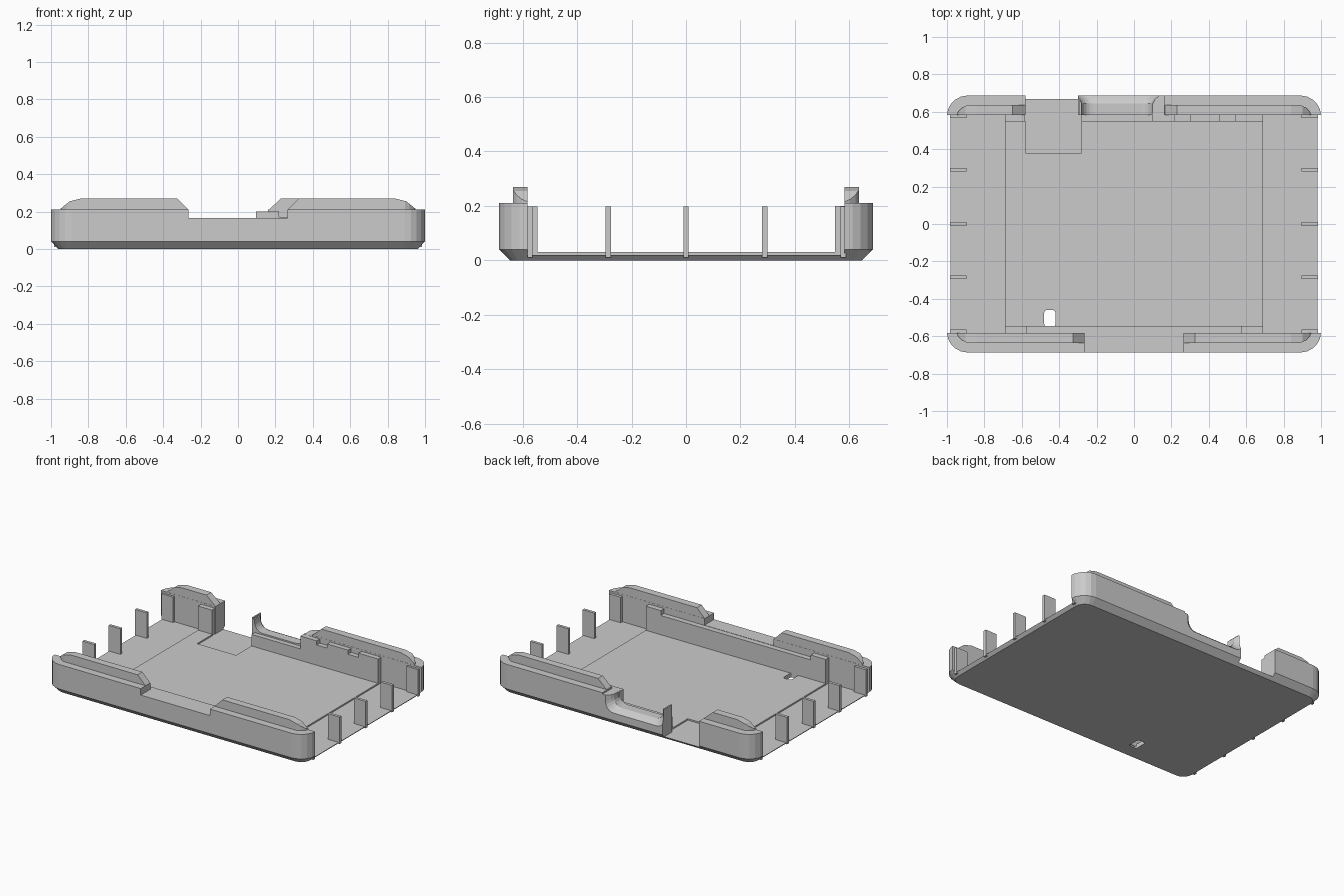
import bpy, bmesh, math

if "Cube" in bpy.data.objects:
    bpy.data.objects.remove(bpy.data.objects["Cube"])

grey = bpy.data.materials.new("plain grey")
grey.use_nodes = True
colour = (0.6, 0.6, 0.6, 1)
grey.diffuse_color = colour
grey.node_tree.nodes["Principled BSDF"].inputs["Base Color"].default_value = colour


def loft(name, rings):
    """Closed solid through rings of equal point count."""
    bm = bmesh.new()
    loops = [[bm.verts.new(p) for p in ring] for ring in rings]
    n = len(loops[0])
    for a, b in zip(loops, loops[1:]):
        for i in range(n):
            j = (i + 1) % n
            bm.faces.new((a[i], a[j], b[j], b[i]))
    bm.faces.new(loops[0][::-1])
    bm.faces.new(loops[-1])
    bmesh.ops.recalc_face_normals(bm, faces=bm.faces)
    mesh = bpy.data.meshes.new(name)
    bm.to_mesh(mesh)
    bm.free()
    mesh.materials.append(grey)
    obj = bpy.data.objects.new(name, mesh)
    bpy.context.collection.objects.link(obj)
    return obj


def box(name, x, y, z):
    corners = [(x[0], y[0]), (x[1], y[0]), (x[1], y[1]), (x[0], y[1])]
    return loft(name, [[(a, b, h) for a, b in corners] for h in z])


def rounded(hx, hy, r, steps=5):
    """Points of a rounded rectangle centred on the origin."""
    pts = []
    for k, (sx, sy) in enumerate([(1, 1), (-1, 1), (-1, -1), (1, -1)]):
        for i in range(steps + 1):
            a = math.pi / 2 * (k + i / steps)
            pts.append((sx * (hx - r) + r * math.cos(a), sy * (hy - r) + r * math.sin(a)))
    return pts


def carve(target, cutter, operation='DIFFERENCE'):
    """Apply a boolean and remove the cutter."""
    cutter.hide_render = True
    mod = target.modifiers.new("carve", 'BOOLEAN')
    mod.object, mod.operation, mod.solver = cutter, operation, 'EXACT'
    bpy.context.view_layer.objects.active = target
    bpy.ops.object.modifier_apply(modifier=mod.name)
    bpy.data.objects.remove(cutter)


HX, HY, R, FLOOR, WALL_TOP, LIP_TOP = 1.0, 0.687, 0.11, 0.02, 0.21, 0.27
INNER = 0.582

# Tray shell: chamfered bottom, walls only at front and back
shell = loft("tray_shell", [
    [(x, y, z) for x, y in rounded(HX - c, HY - c, R - c)]
    for z, c in ((0, 0.04), (0.04, 0), (WALL_TOP, 0))])
carve(shell, box("interior_cutter", (-1.2, 1.2), (-INNER, INNER), (FLOOR, 1)))
carve(shell, box("front_notch_cutter", (-0.265, 0.265), (-1, -0.5), (0.165, 1)))
carve(shell, box("port_cutter", (-0.58, -0.30), (0.5, 1), (FLOOR, 1)))


# Flared rear scoop with rounded lower corners
def scoop_ring(y, half_width, bottom):
    return [(px - 0.09, y, pz + bottom + 0.2) for px, pz in rounded(half_width, 0.2, 0.06)]


carve(shell, loft("scoop_cutter", [
    scoop_ring(0.5, 0.19, 0.12), scoop_ring(0.645, 0.19, 0.12),
    scoop_ring(0.665, 0.20, 0.11), scoop_ring(0.70, 0.24, 0.08)]))
carve(shell, box("rear_step_cutter", (-0.29, 0.16), (0.5, 1), (0.2, 1)))


# Raised inner floor plate with a recess below the port
plate = box("floor_plate", (-0.69, 0.69), (-0.545, 0.55), (0.012, 0.03))
carve(plate, box("recess_cutter", (-0.58, -0.28), (0.38, 1), (-0.1, 1)))


# Small slot through the floor
for part in (shell, plate):
    carve(part, loft("slot_cutter", [
        [(x - 0.45, y - 0.505, z) for x, y in rounded(0.03, 0.045, 0.015)] for z in (-0.1, 0.1)]))


# Raised lips on the walls, sloped at each end and rounded at the corners
def lip(name, sx, sy, start, slope_end):
    profile = [(start, 0.18), (start, WALL_TOP), (slope_end, LIP_TOP), (0.84, LIP_TOP),
               (0.90, 0.255), (0.955, WALL_TOP), (0.955, 0.18)]
    obj = loft(name, [[(sx * x, sy * y, z) for x, z in profile] for y in (INNER + 0.001, 0.635)])
    carve(obj, loft("corner_cutter", [
        [(x, y, z) for x, y in rounded(0.955, 0.64, 0.09)] for z in (0, 1)]), 'INTERSECT')


lip("front_left_lip", 1, -1, 0.265, 0.325)
lip("front_right_lip", -1, -1, 0.265, 0.325)
lip("back_left_lip", 1, 1, 0.165, 0.23)
lip("back_right_lip", -1, 1, 0.58, 0.65)

# Inner board rails and end posts
box("front_rail", (-0.58, 0.58), (-0.6, -0.545), (0.01, 0.163))
for side, s in (("left", 1), ("right", -1)):
    box("front_post_" + side, sorted((s * 0.575, s * 0.69)), (-0.6, -0.545), (0.01, 0.197))
box("back_post_right", (-0.69, -0.585), (0.548, 0.6), (0.01, 0.197))
box("back_low_rail", (-0.28, 0.11), (0.548, 0.6), (0.01, 0.11))
back_rail = box("back_rail", (0.095, 0.69), (0.548, 0.6), (0.01, 0.199))
for x in (0.22, 0.46):
    carve(back_rail, box("notch_cutter", (x, x + 0.08), (0.5, INNER), (0.17, 1)))

# Upright ribs along the open sides
for side, s in (("left", 1), ("right", -1)):
    for i, y in enumerate((-0.573, -0.285, 0, 0.29, 0.577)):
        box(f"{side}_rib_{i + 1}", sorted((s * 0.895, s * 0.985)),
            (y - 0.01, y + 0.01), (0.01, 0.197))
